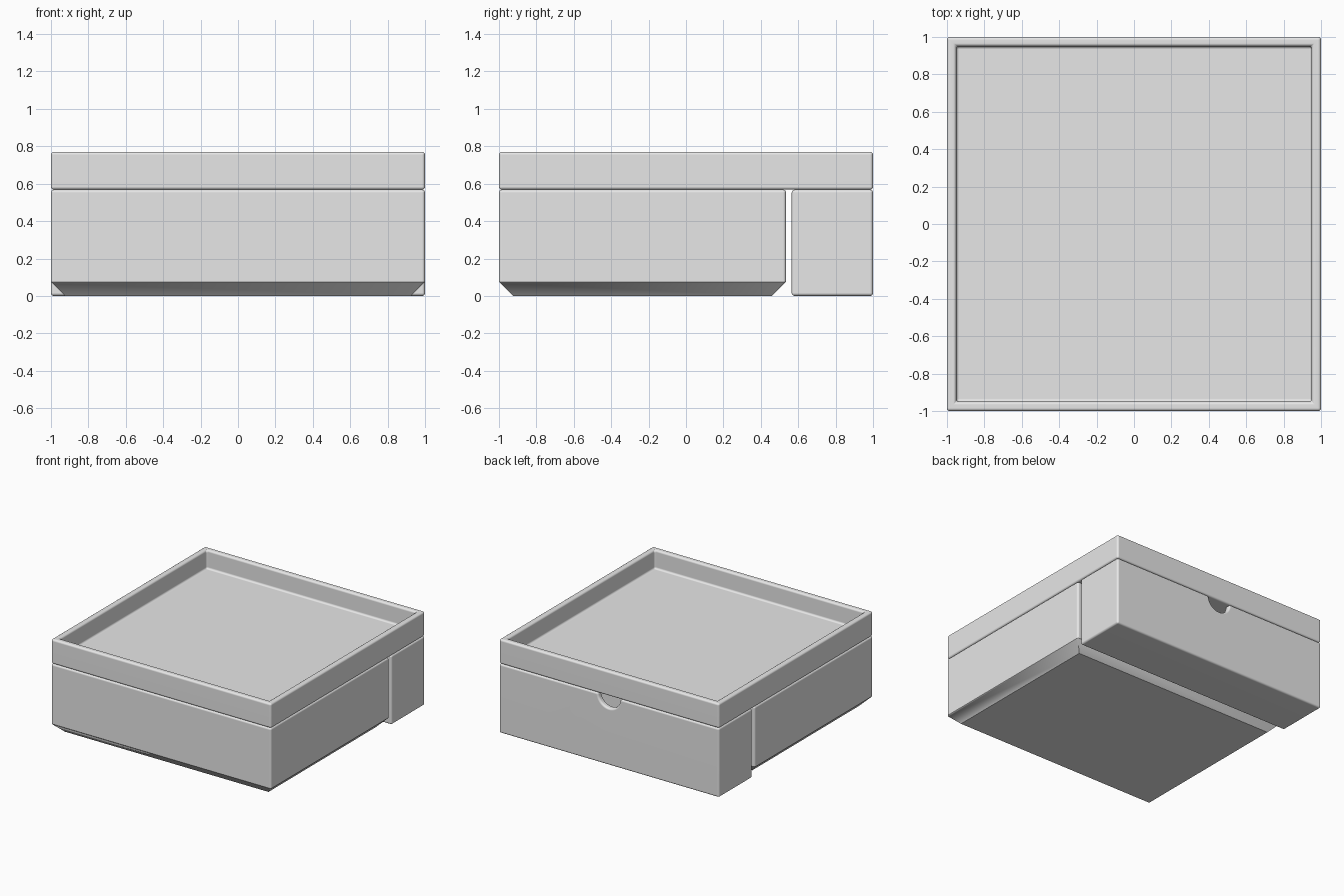
import bpy
import bmesh
import math
from mathutils import Matrix

if "Cube" in bpy.data.objects:
    bpy.data.objects.remove(bpy.data.objects["Cube"])

grey = bpy.data.materials.new("plain grey")
grey.use_nodes = True
grey.diffuse_color = (0.8, 0.8, 0.8, 1)
grey.node_tree.nodes["Principled BSDF"].inputs["Base Color"].default_value = (0.8, 0.8, 0.8, 1)


def add_object(name, bm):
    bmesh.ops.recalc_face_normals(bm, faces=bm.faces)
    mesh = bpy.data.meshes.new(name)
    bm.to_mesh(mesh)
    bm.free()
    mesh.materials.append(grey)
    obj = bpy.data.objects.new(name, mesh)
    bpy.context.collection.objects.link(obj)
    return obj


def open_box(name, front, back, profile):
    """Rectangular shell whose rings follow (inset, height) from the underside to the inner floor."""
    bm = bmesh.new()
    rings = []
    for inset, z in profile:
        x, y0, y1 = 1 - inset, front + inset, back - inset
        rings.append([bm.verts.new(p) for p in
                      ((-x, y0, z), (x, y0, z), (x, y1, z), (-x, y1, z))])
    for a, b in zip(rings, rings[1:]):
        for i in range(4):
            j = (i + 1) % 4
            bm.faces.new((a[i], a[j], b[j], b[i]))
    bm.faces.new(rings[0])
    bm.faces.new(rings[-1])
    return add_object(name, bm)


def apply(obj, kind, **settings):
    mod = obj.modifiers.new(kind.title(), kind)
    for key, value in settings.items():
        setattr(mod, key, value)
    bpy.ops.object.select_all(action='DESELECT')
    obj.select_set(True)
    bpy.context.view_layer.objects.active = obj
    bpy.ops.object.modifier_apply(modifier=mod.name)


def finish(obj):
    # Round the square edges, leave the sloped underside edges crisp
    apply(obj, 'BEVEL', width=0.016, segments=4, limit_method='ANGLE',
          angle_limit=math.radians(65), use_clamp_overlap=False)
    bpy.ops.object.shade_smooth_by_angle(angle=math.radians(32))
    apply(obj, 'WEIGHTED_NORMAL', keep_sharp=True)


SEAM, TOP, WALL = 0.568, 0.77, 0.05

# Shallow tray lid
lid = open_box("tray_lid", -1, 1, [
    (0, SEAM), (0, TOP), (WALL, TOP), (WALL, SEAM + 0.05)])

# Large front bin with a sloped underside
front_bin = open_box("front_bin", -1, 0.535, [
    (0.075, 0), (0, 0.075), (0, SEAM), (WALL, SEAM), (WALL, 0.1), (0.1, WALL)])

# Narrow rear bin with a half-round finger notch
rear_bin = open_box("rear_bin", 0.565, 1, [
    (0, 0), (0, SEAM), (WALL, SEAM), (WALL, WALL)])

bm = bmesh.new()
bmesh.ops.create_cone(bm, cap_ends=True, segments=48, radius1=0.1, radius2=0.1, depth=0.2,
                      matrix=Matrix.Translation((0, 1, SEAM)) @ Matrix.Rotation(math.pi / 2, 4, 'X'))
cutter = add_object("notch_cutter", bm)
cutter.hide_render = True
apply(rear_bin, 'BOOLEAN', object=cutter, operation='DIFFERENCE', solver='EXACT')
bpy.data.objects.remove(cutter)

for part in (lid, front_bin, rear_bin):
    finish(part)
